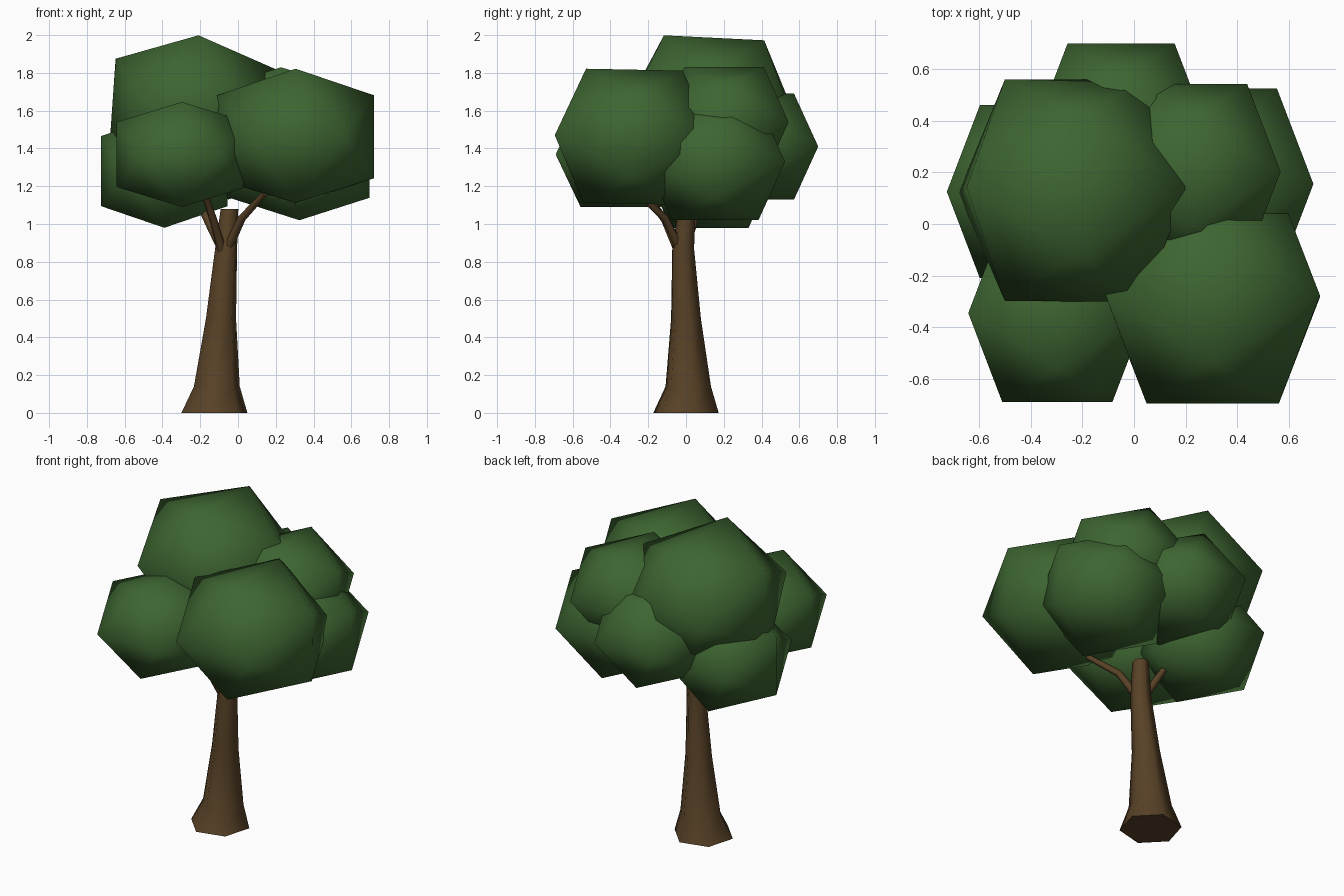
import bpy
import bmesh
import math
from mathutils import Matrix, Vector

cube = bpy.data.objects.get("Cube")
if cube:
    bpy.data.objects.remove(cube, do_unlink=True)


def make_material(name, rgb):
    mat = bpy.data.materials.new(name)
    mat.use_nodes = True
    colour = (*rgb, 1.0)
    mat.diffuse_color = colour
    mat.node_tree.nodes["Principled BSDF"].inputs["Base Color"].default_value = colour
    return mat


leaf_green = make_material("leaf green", (0.047, 0.13, 0.031))
bark_brown = make_material("bark brown", (0.098, 0.054, 0.02))


def add_object(name, bm, mat, smooth_angle):
    bmesh.ops.recalc_face_normals(bm, faces=bm.faces)
    mesh = bpy.data.meshes.new(name)
    bm.to_mesh(mesh)
    bm.free()
    mesh.materials.append(mat)
    obj = bpy.data.objects.new(name, mesh)
    bpy.context.collection.objects.link(obj)
    bpy.ops.object.select_all(action="DESELECT")
    obj.select_set(True)
    bpy.context.view_layer.objects.active = obj
    bpy.ops.object.shade_smooth_by_angle(angle=math.radians(smooth_angle))
    return obj


def leaf_clump(name, centre, radius, height, tilt=(0, 0)):
    """Flattened icosahedron with its edges lined up to the axes."""
    bm = bmesh.new()
    short = 2 / (1 + math.sqrt(5))
    for a in (-1, 1):
        for b in (-short, short):
            for co in ((a, 0, b), (b, a, 0), (0, b, a)):
                bm.verts.new(co)
    bmesh.ops.convex_hull(bm, input=bm.verts)
    matrix = (Matrix.Translation(centre)
              @ Matrix.Rotation(tilt[0], 4, "X") @ Matrix.Rotation(tilt[1], 4, "Y")
              @ Matrix.Diagonal((radius, radius, height, 1)))
    bm.transform(matrix)
    return add_object(name, bm, leaf_green, 80)


def tapered_limb(name, sections, upright=False):
    """Six-sided tube through (x, y, z, radius) sections."""
    bm = bmesh.new()
    points = [Vector(s[:3]) for s in sections]
    rings = []
    for i, section in enumerate(sections):
        along = points[min(i + 1, len(points) - 1)] - points[max(i - 1, 0)]
        turn = Matrix() if upright else along.to_track_quat("Z", "Y").to_matrix().to_4x4()
        ring = []
        for k in range(6):
            angle = math.radians(14 + 60 * k)
            offset = Vector((math.cos(angle), math.sin(angle), 0)) * section[3]
            ring.append(bm.verts.new(points[i] + turn @ offset))
        rings.append(ring)
    for low, high in zip(rings, rings[1:]):
        for k in range(6):
            n = (k + 1) % 6
            bm.faces.new((low[k], low[n], high[n], high[k]))
    bm.faces.new(rings[0][::-1])
    bm.faces.new(rings[-1])
    return add_object(name, bm, bark_brown, 65)


# Trunk with flared foot
tapered_limb("trunk", [
    (-0.125, 0.0, 0.0, 0.18), (-0.112, 0.012, 0.14, 0.125),
    (-0.09, 0.0, 0.5, 0.082), (-0.063, -0.015, 0.87, 0.06),
    (-0.045, 0.005, 1.08, 0.048)], upright=True)

# Branches
tapered_limb("left_branch", [
    (-0.06, -0.03, 0.86, 0.026), (0.02, -0.11, 1.03, 0.021), (0.14, -0.25, 1.16, 0.016)])
tapered_limb("front_branch", [
    (-0.085, -0.04, 0.86, 0.026), (-0.13, -0.11, 1.02, 0.022), (-0.17, -0.2, 1.14, 0.018)])
tapered_limb("right_branch", [
    (-0.08, -0.01, 0.86, 0.026), (-0.14, 0.03, 0.98, 0.024), (-0.19, 0.06, 1.08, 0.02)])

# Leaf clumps
leaf_clump("top_leaves", (-0.235, 0.13, 1.617), 0.43, 0.37, (-0.05, 0.07))
leaf_clump("front_left_leaves", (0.305, -0.28, 1.462), 0.415, 0.355, (-0.02, 0))
leaf_clump("front_right_leaves", (-0.297, -0.345, 1.368), 0.345, 0.278)
leaf_clump("low_right_leaves", (-0.39, 0.125, 1.28), 0.335, 0.3)
leaf_clump("back_leaves", (-0.05, 0.365, 1.41), 0.335, 0.28)
leaf_clump("upper_left_leaves", (0.228, 0.203, 1.54), 0.34, 0.29)
leaf_clump("low_left_leaves", (0.325, 0.155, 1.33), 0.37, 0.31)
